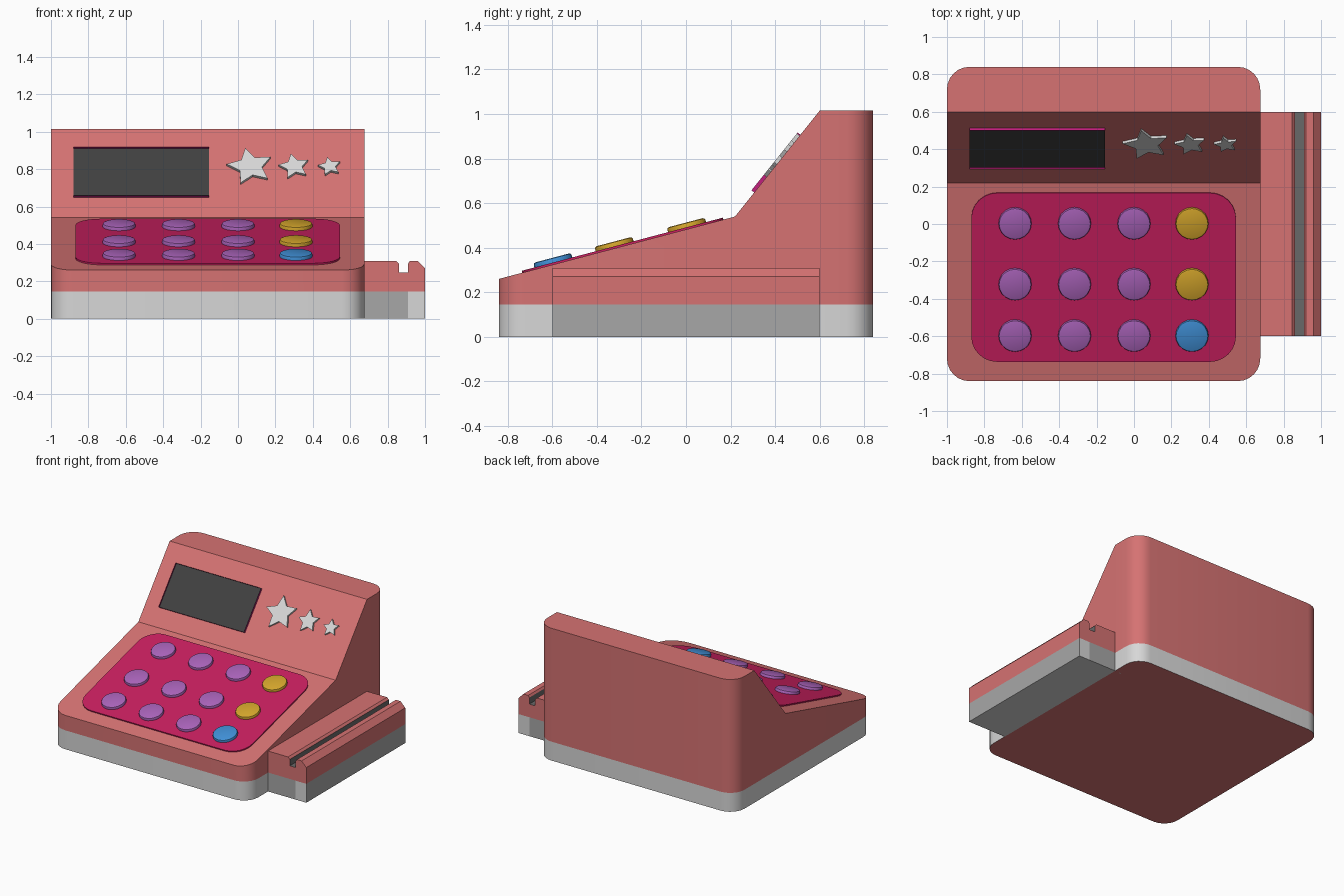
import bpy, bmesh
from math import sin, cos, pi, radians, atan2
from mathutils import Matrix, Vector

if "Cube" in bpy.data.objects:
    bpy.data.objects.remove(bpy.data.objects["Cube"], do_unlink=True)


def material(name, r, g, b):
    m = bpy.data.materials.new(name)
    m.diffuse_color = (r, g, b, 1)
    m.use_nodes = True
    m.node_tree.nodes["Principled BSDF"].inputs["Base Color"].default_value = (r, g, b, 1)
    return m


coral = material("coral", .67, .17, .17)
light_grey = material("light grey", .68, .68, .68)
mid_grey = material("mid grey", .39, .39, .39)
groove_grey = material("groove grey", .14, .14, .14)
crimson = material("crimson", .58, .014, .115)
magenta = material("magenta", .53, .014, .2)
screen_grey = material("screen grey", .052, .052, .052)
purple = material("purple", .4, .125, .49)
yellow = material("yellow", .66, .38, .025)
blue = material("blue", .052, .28, .68)


def finish(name, bm, mats, place=Matrix()):
    bmesh.ops.recalc_face_normals(bm, faces=bm.faces)
    me = bpy.data.meshes.new(name)
    bm.to_mesh(me)
    bm.free()
    for m in mats:
        me.materials.append(m)
    me.shade_smooth()
    me.set_sharp_from_angle(angle=radians(30))
    ob = bpy.data.objects.new(name, me)
    ob.matrix_world = place
    bpy.context.collection.objects.link(ob)
    return ob


def prism(points, height):
    """Extrude a flat outline upward; returns the mesh and its top face."""
    bm = bmesh.new()
    low = [bm.verts.new((x, y, 0)) for x, y in points]
    high = [bm.verts.new((x, y, height)) for x, y in points]
    bm.faces.new(low)
    top = bm.faces.new(high)
    for i in range(len(points)):
        j = (i + 1) % len(points)
        bm.faces.new((low[i], low[j], high[j], high[i]))
    return bm, top


def rounded_rect(x0, x1, y0, y1, r, steps=6):
    pts = []
    corners = [(x1 - r, y1 - r), (x0 + r, y1 - r), (x0 + r, y0 + r), (x1 - r, y0 + r)]
    for q, (cx, cy) in enumerate(corners):
        for k in range(steps + 1):
            a = (q + k / steps) * pi / 2
            pts.append((cx + r * cos(a), cy + r * sin(a)))
    return pts


# Body: rounded plan whose top follows a keypad slope, display slope and flat top
FRONT, FOLD, RIDGE = (-.84, .26), (.22, .54), (.6, 1.015)
BAND = .145


def top_height(y):
    if y >= RIDGE[0]:
        return RIDGE[1]
    a, b = (FRONT, FOLD) if y < FOLD[0] else (FOLD, RIDGE)
    return a[1] + (b[1] - a[1]) * (y - a[0]) / (b[0] - a[0])


plan = rounded_rect(-1, .675, -.84, .84, .12)
half = len(plan) // 2
plan = plan[:half] + [(-1, RIDGE[0]), (-1, FOLD[0])] + plan[half:] + [(.675, FOLD[0]), (.675, RIDGE[0])]
bm = bmesh.new()
rings = [[bm.verts.new((x, y, z if z is not None else top_height(y))) for x, y in plan]
         for z in (0, BAND, None)]
bm.faces.new(rings[0])
for level in range(2):
    a, b = rings[level], rings[level + 1]
    for i in range(len(plan)):
        j = (i + 1) % len(plan)
        f = bm.faces.new((a[i], a[j], b[j], b[i]))
        f.material_index = 1 - level
for lo, hi in ((-1, FOLD[0]), (FOLD[0], RIDGE[0]), (RIDGE[0], 1)):
    bm.faces.new([v for v in rings[2] if lo - 1e-5 <= v.co.y <= hi + 1e-5])
finish("body", bm, [coral, light_grey])

# Card reader: grooved profile run along the side
profile = [(.6, 0), (1, 0), (1, .27), (.96, .31), (.92, .31), (.91, .295), (.91, .246),
           (.86, .246), (.86, .295), (.845, .31), (.6, .31)]
bm, _ = prism(profile, 1.2)
bm.transform(Matrix.Translation((0, .6, 0)) @ Matrix.Rotation(pi / 2, 4, 'X'))
bmesh.ops.bisect_plane(bm, geom=bm.verts[:] + bm.edges[:] + bm.faces[:],
                       plane_co=(0, 0, BAND), plane_no=(0, 0, 1))
lower = [f for f in bm.faces if f.calc_center_median().z < BAND - .01]
geom = lower + list({e for f in lower for e in f.edges}) + list({v for f in lower for v in f.verts})
bmesh.ops.bisect_plane(bm, geom=geom, plane_co=(.91, 0, 0), plane_no=(1, 0, 0))
bmesh.ops.recalc_face_normals(bm, faces=bm.faces)
for f in bm.faces:
    c = f.calc_center_median()
    end = abs(f.normal.y) > .9
    if c.z < BAND - .01:
        f.material_index = 1 if f.normal.z < -.9 or (end and c.x > .91) else 2
    elif not end and .855 < c.x < .915 and c.z < .3:
        f.material_index = 3
finish("card_reader", bm, [coral, light_grey, mid_grey, groove_grey])

# Local frames lying on the two slopes
tilt = atan2(FOLD[1] - FRONT[1], FOLD[0] - FRONT[0])
keypad = Matrix.Translation((0, 0, top_height(0))) @ Matrix.Rotation(tilt, 4, 'X')
steep = atan2(RIDGE[1] - FOLD[1], RIDGE[0] - FOLD[0])
MID_Z = .7775
upper = Matrix.Translation((0, .41, MID_Z)) @ Matrix.Rotation(steep, 4, 'X')

# Keypad panel
bm, _ = prism(rounded_rect(-.87, .545, -.735 / cos(tilt), .168 / cos(tilt), .14), .009)
finish("keypad_panel", bm, [crimson], keypad)

# Buttons: three rows, last column coloured differently
circle = [(.088 * cos(k * pi / 10), .088 * sin(k * pi / 10)) for k in range(20)]
for row, y in enumerate((0, -.325, -.6)):
    for col, x in enumerate((-.636, -.318, 0, .31)):
        mat = purple if col < 3 else (blue if row == 2 else yellow)
        bm, top = prism(circle, .03)
        bmesh.ops.bevel(bm, geom=list(top.edges), offset=.01, segments=2,
                        profile=.5, affect='EDGES')
        place = keypad @ Matrix.Translation((x, (y + .007) / cos(tilt), 0))
        finish(f"button_{row + 1}_{col + 1}", bm, [mat], place)


# Display: framed plate with a sunken screen
def slope_v(z):
    return (z - MID_Z) / sin(steep)


v0, v1 = slope_v(.648), slope_v(.907)
bm, top = prism([(-.88, v0), (-.155, v0), (-.155, v1), (-.88, v1)], .016)
bmesh.ops.inset_individual(bm, faces=[top], thickness=.028)
bmesh.ops.inset_individual(bm, faces=[top], thickness=.001, depth=-.01)
top.material_index = 1
finish("display", bm, [magenta, screen_grey], upper)

# Stars beside the display, shrinking to the side
for n, (x, r) in enumerate(((.065, .126), (.3, .085), (.49, .063))):
    star = []
    for k in range(10):
        a = radians(102 + 36 * k)
        d = r if k % 2 == 0 else r * .5
        star.append((d * cos(a), d * sin(a)))
    bm, _ = prism(star, .016)
    finish(f"star_{n + 1}", bm, [light_grey],
           upper @ Matrix.Translation((x, slope_v(.807), 0)))
